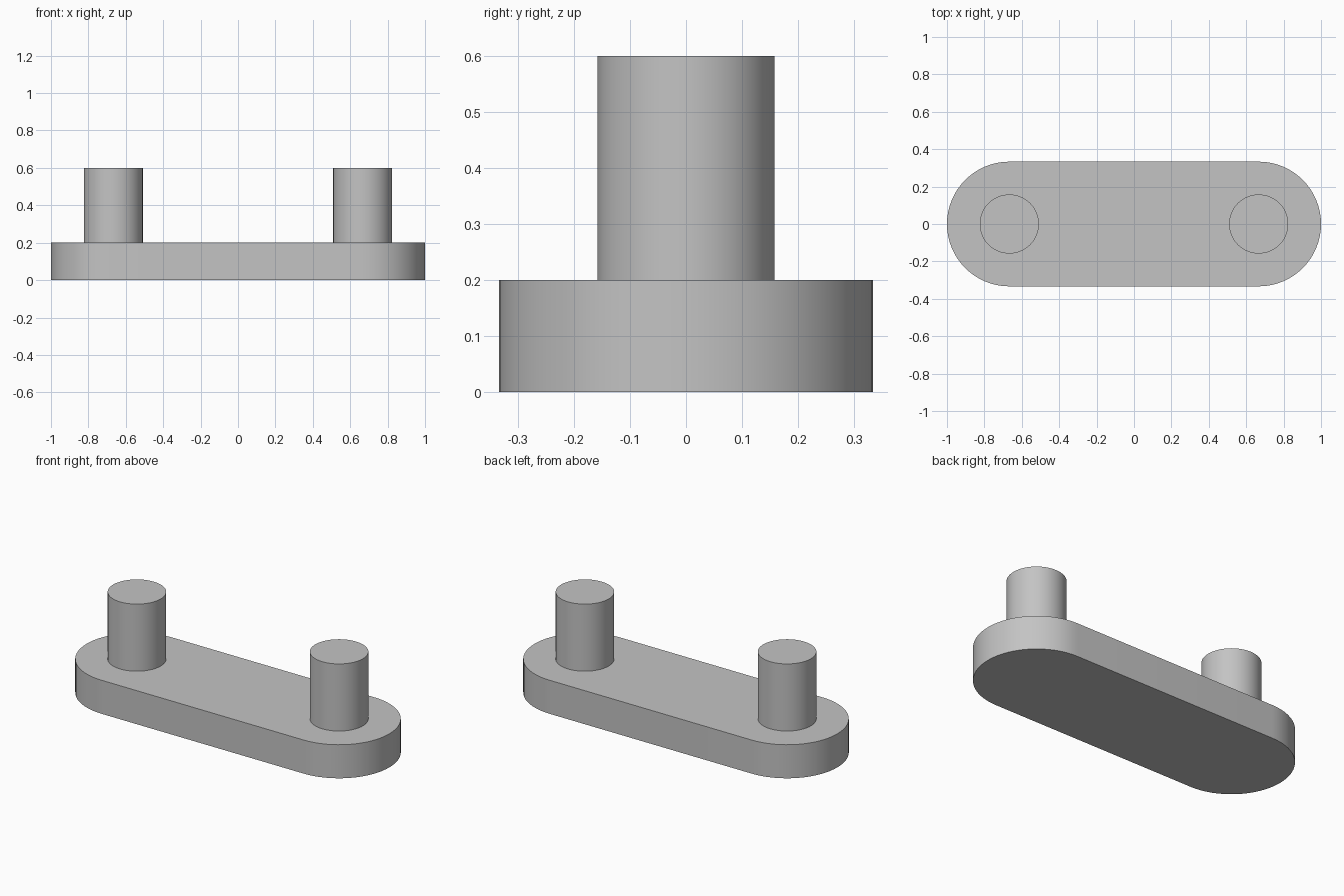
import bpy
import bmesh
from math import pi, sin, cos, radians

cube = bpy.data.objects.get("Cube")
if cube:
    bpy.data.objects.remove(cube, do_unlink=True)

END_X = 2 / 3        # centre of each rounded end and pin
END_RADIUS = 1 / 3
PIN_RADIUS = 0.158
PLATE_TOP = 0.2
PIN_TOP = 0.6
STEPS = 32           # segments per half circle

grey = bpy.data.materials.new("plain_grey")
grey.use_nodes = True
colour = (0.55, 0.55, 0.55, 1)
grey.diffuse_color = colour
grey.node_tree.nodes["Principled BSDF"].inputs["Base Color"].default_value = colour


def half_circle(x, radius, start):
    return [(x + radius * cos(start + pi * i / STEPS),
             radius * sin(start + pi * i / STEPS)) for i in range(STEPS + 1)]


def extrude_outline(name, outline, bottom, top):
    """Raise a flat outline into a solid with smooth sides and crisp rims."""
    bm = bmesh.new()
    base = bm.faces.new([bm.verts.new((x, y, bottom)) for x, y in outline])
    raised = bmesh.ops.extrude_face_region(bm, geom=[base], use_keep_orig=True)
    verts = [v for v in raised["geom"] if isinstance(v, bmesh.types.BMVert)]
    bmesh.ops.translate(bm, verts=verts, vec=(0, 0, top - bottom))
    bmesh.ops.recalc_face_normals(bm, faces=bm.faces)
    mesh = bpy.data.meshes.new(name)
    bm.to_mesh(mesh)
    bm.free()
    mesh.materials.append(grey)
    obj = bpy.data.objects.new(name, mesh)
    bpy.context.collection.objects.link(obj)
    bpy.ops.object.select_all(action="DESELECT")
    obj.select_set(True)
    bpy.context.view_layer.objects.active = obj
    bpy.ops.object.shade_smooth_by_angle(angle=radians(30))
    return obj


# Link plate with two rounded ends
plate = half_circle(END_X, END_RADIUS, -pi / 2) + half_circle(-END_X, END_RADIUS, pi / 2)
extrude_outline("link_plate", plate, 0, PLATE_TOP)

# Round pins standing on the plate
for side, x in (("left", END_X), ("right", -END_X)):
    circle = half_circle(x, PIN_RADIUS, 0)[:-1] + half_circle(x, PIN_RADIUS, pi)[:-1]
    extrude_outline(side + "_pin", circle, PLATE_TOP, PIN_TOP)
